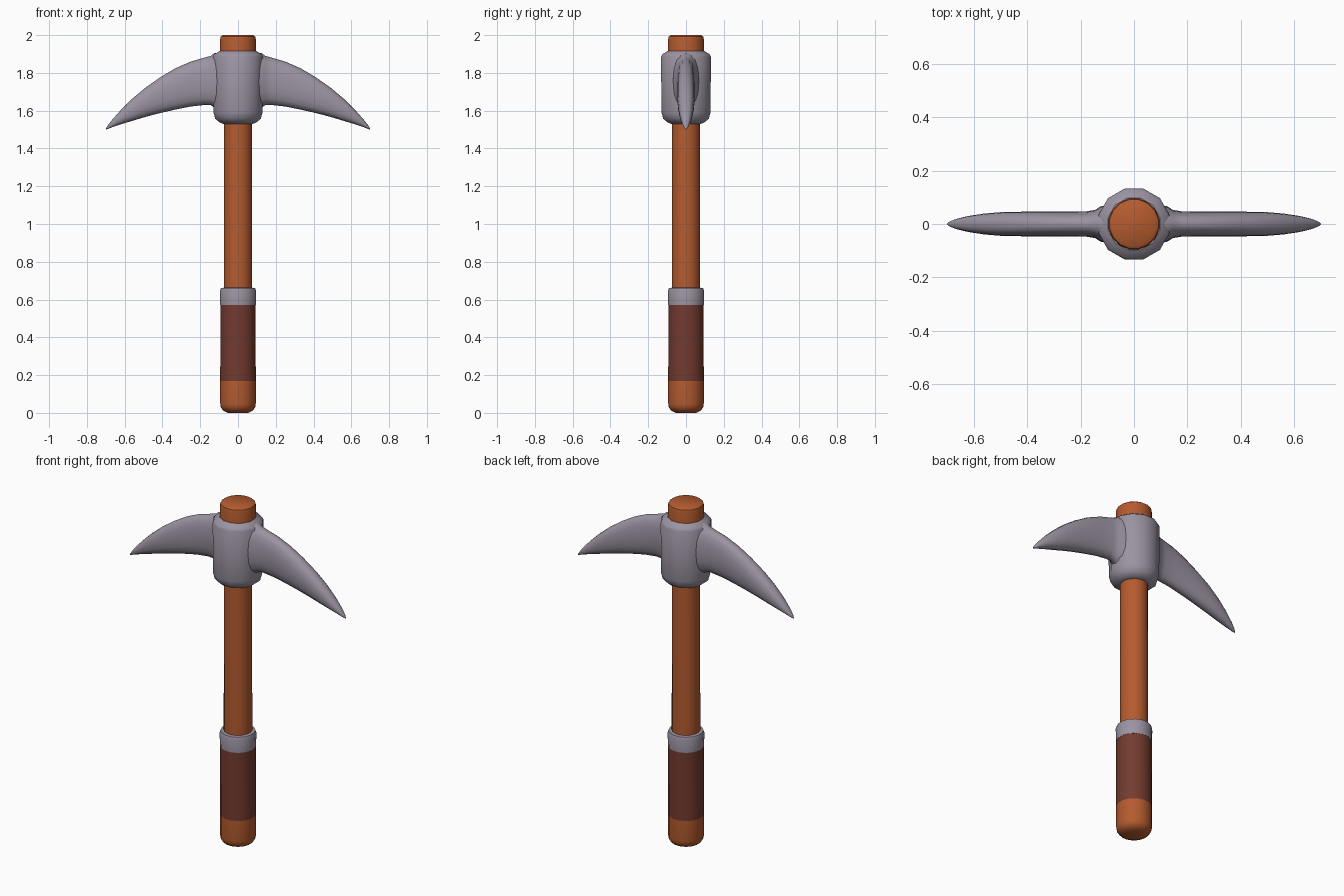
import bpy, bmesh, math

if "Cube" in bpy.data.objects:
    bpy.data.objects.remove(bpy.data.objects["Cube"])


def material(name, rgb):
    m = bpy.data.materials.new(name)
    m.diffuse_color = (*rgb, 1)
    m.use_nodes = True
    m.node_tree.nodes["Principled BSDF"].inputs["Base Color"].default_value = m.diffuse_color
    return m


wood = material("orange wood", (0.46, 0.105, 0.028))
leather = material("dark leather", (0.17, 0.043, 0.028))
metal = material("grey metal", (0.33, 0.295, 0.36))


def loft(name, rings, mat, angle=40):
    """Skin a list of equal-length point rings and cap both ends."""
    bm = bmesh.new()
    loops = [[bm.verts.new(p) for p in r] for r in rings]
    n = len(loops[0])
    for a, b in zip(loops, loops[1:]):
        for i in range(n):
            j = (i + 1) % n
            bm.faces.new((a[i], a[j], b[j], b[i]))
    bm.faces.new(loops[0])
    bm.faces.new(loops[-1])
    bmesh.ops.recalc_face_normals(bm, faces=bm.faces)
    me = bpy.data.meshes.new(name)
    bm.to_mesh(me)
    bm.free()
    me.materials.append(mat)
    ob = bpy.data.objects.new(name, me)
    bpy.context.collection.objects.link(ob)
    bpy.ops.object.select_all(action='DESELECT')
    ob.select_set(True)
    bpy.context.view_layer.objects.active = ob
    bpy.ops.object.shade_smooth_by_angle(angle=math.radians(angle))
    return ob


def lathe(name, profile, mat, sides=16, angle=40):
    rings = []
    for r, z in profile:
        rings.append([(r * math.cos(2 * math.pi * (i + 0.5) / sides),
                       r * math.sin(2 * math.pi * (i + 0.5) / sides), z)
                      for i in range(sides)])
    return loft(name, rings, mat, angle)


# Handle, bottom to top
lathe("handle_butt", [(0.055, 0), (0.08, 0.012), (0.093, 0.03), (0.096, 0.05), (0.096, 0.17)], wood)
lathe("leather_grip", [(0.096, 0.17), (0.095, 0.57)], leather)
lathe("grip_ring", [(0.096, 0.57), (0.098, 0.645), (0.093, 0.66), (0.074, 0.663)], metal)
lathe("shaft", [(0.076, 0.65), (0.075, 1.6)], wood)
lathe("handle_top", [(0.097, 1.87), (0.097, 1.975), (0.093, 1.992), (0.082, 2.0)], wood)

# Twelve-sided metal collar
lathe("head_collar", [(0.08, 1.53), (0.1, 1.537), (0.125, 1.557), (0.134, 1.59),
                      (0.137, 1.885), (0.13, 1.898), (0.1, 1.917), (0.09, 1.915)], metal, 12)

# Pick blades: (x, bottom z, top z, half thickness), flared where they join the collar
stations = [(0.08, 1.60, 1.91, 0.075), (0.125, 1.615, 1.905, 0.066), (0.145, 1.63, 1.89, 0.053),
            (0.18, 1.63, 1.88, 0.047), (0.25, 1.622, 1.86, 0.046), (0.33, 1.606, 1.825, 0.046),
            (0.41, 1.588, 1.778, 0.046), (0.49, 1.567, 1.722, 0.045), (0.56, 1.546, 1.663, 0.039),
            (0.62, 1.528, 1.604, 0.03), (0.665, 1.513, 1.553, 0.019), (0.69, 1.503, 1.522, 0.009),
            (0.70, 1.50, 1.504, 0.002)]


def signed_pow(v, e):
    return math.copysign(abs(v) ** e, v)


for side, label in ((-1, "left"), (1, "right")):
    rings = []
    for x, lo, hi, t in stations:
        ring = []
        for i in range(16):
            a = 2 * math.pi * i / 16
            ring.append((side * x, t * signed_pow(math.cos(a), 0.85),
                         (lo + hi) / 2 + (hi - lo) / 2 * signed_pow(math.sin(a), 0.85)))
        rings.append(ring)
    loft(label + "_pick_blade", rings, metal, 60)
